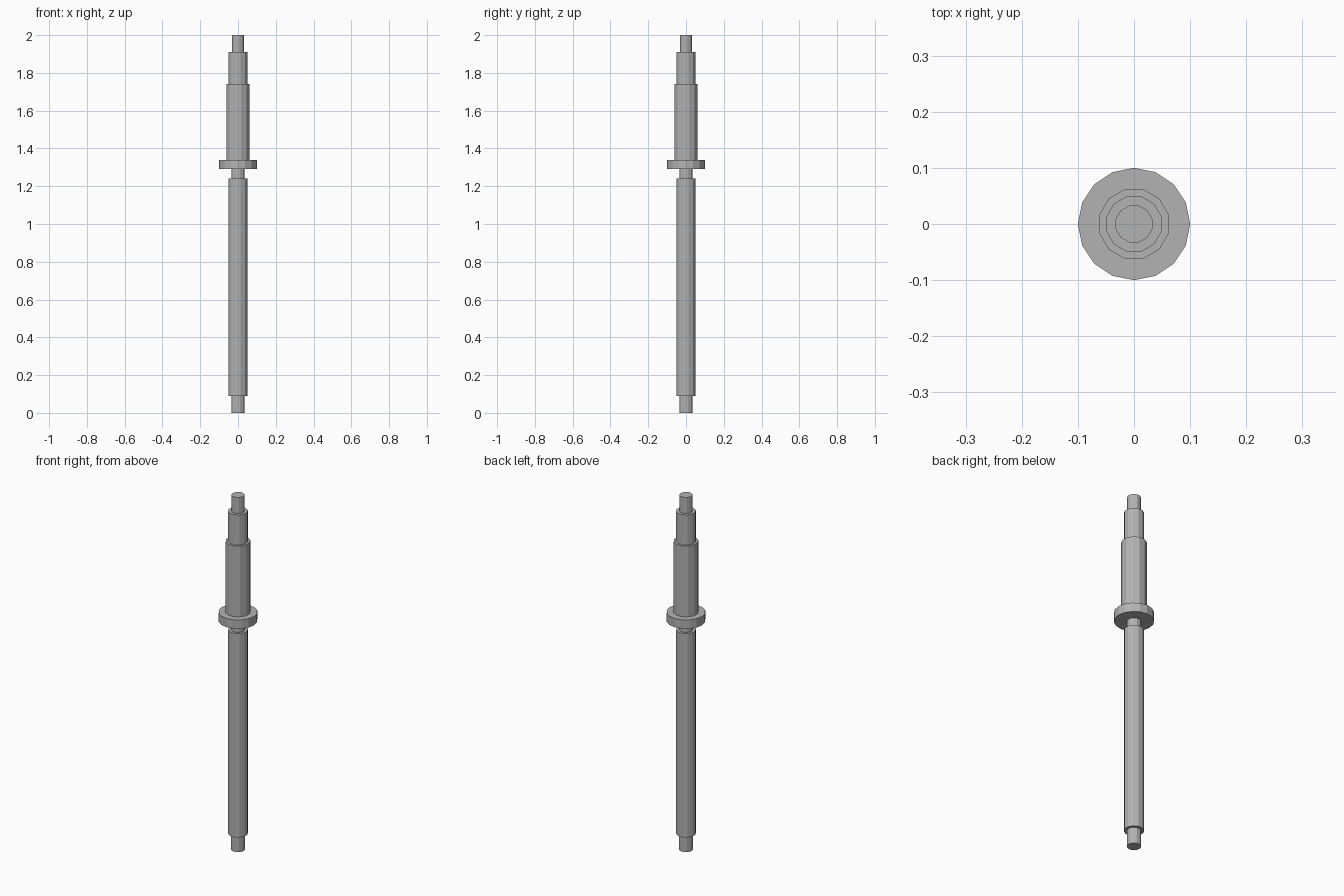
import bpy, bmesh, math
from mathutils import Matrix

cube = bpy.data.objects.get("Cube")
if cube:
    bpy.data.objects.remove(cube, do_unlink=True)

steel = bpy.data.materials.new("steel_grey")
steel.use_nodes = True
grey = (0.45, 0.45, 0.45, 1)
steel.diffuse_color = grey
steel.node_tree.nodes["Principled BSDF"].inputs["Base Color"].default_value = grey


def turned(name, radius, bottom, top, sides=12, turn=15):
    """Faceted upright cylinder between two heights."""
    bm = bmesh.new()
    place = Matrix.Translation((0, 0, (bottom + top) / 2)) @ Matrix.Rotation(math.radians(turn), 4, "Z")
    bmesh.ops.create_cone(bm, cap_ends=True, segments=sides, radius1=radius,
                          radius2=radius, depth=top - bottom, matrix=place)
    mesh = bpy.data.meshes.new(name)
    bm.to_mesh(mesh)
    bm.free()
    mesh.materials.append(steel)
    bpy.context.collection.objects.link(bpy.data.objects.new(name, mesh))


# Lower half of the shaft
turned("bottom_pin", 0.036, 0, 0.09)
turned("long_shaft", 0.051, 0.09, 1.24)
turned("neck_groove", 0.036, 1.24, 1.29)

# Collar, 16 sided with corners on the axes
turned("collar", 0.1, 1.29, 1.34, 16, 0)

# Upper stepped half
turned("bearing_seat", 0.064, 1.34, 1.74)
turned("upper_step", 0.051, 1.74, 1.91)
turned("top_pin", 0.034, 1.91, 2)
